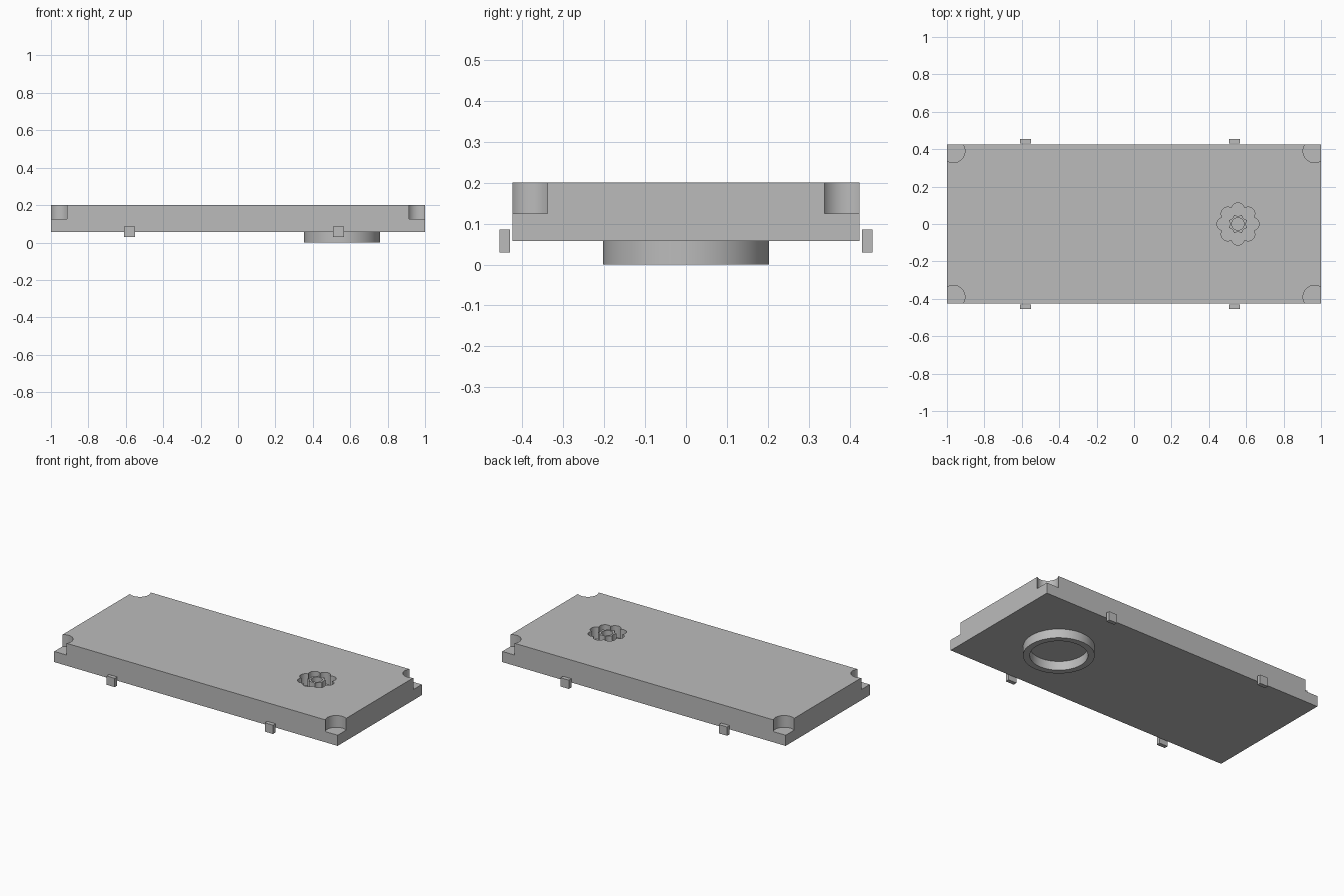
import bpy
import math

cube = bpy.data.objects.get("Cube")
if cube:
    bpy.data.objects.remove(cube, do_unlink=True)

grey = bpy.data.materials.new("plain grey")
grey.use_nodes = True
COLOUR = (0.5, 0.5, 0.5, 1)
grey.diffuse_color = COLOUR
grey.node_tree.nodes["Principled BSDF"].inputs["Base Color"].default_value = COLOUR

HALF_Y, BASE, TOP = 0.424, 0.057, 0.2
RECESS = 0.125          # floor height of notches and rosette
DRAIN_X = 0.556


def box(name, x, y, z, size):
    bpy.ops.mesh.primitive_cube_add(size=1, location=(x, y, z))
    ob = bpy.context.object
    ob.name = name
    ob.scale = size
    bpy.ops.object.transform_apply(location=False, rotation=False, scale=True)
    ob.data.materials.append(grey)
    return ob


def cylinder(name, x, y, radius, low, high, sides):
    bpy.ops.mesh.primitive_cylinder_add(vertices=sides, radius=radius, depth=high - low,
                                        location=(x, y, (low + high) / 2))
    ob = bpy.context.object
    ob.name = name
    ob.data.materials.append(grey)
    return ob


def cut(target, cutter):
    mod = target.modifiers.new("cut", 'BOOLEAN')
    mod.operation = 'DIFFERENCE'
    mod.solver = 'EXACT'
    mod.object = cutter
    bpy.context.view_layer.objects.active = target
    bpy.ops.object.modifier_apply(modifier=mod.name)
    bpy.data.objects.remove(cutter, do_unlink=True)


def smooth(ob):
    bpy.ops.object.select_all(action='DESELECT')
    ob.select_set(True)
    bpy.context.view_layer.objects.active = ob
    bpy.ops.object.shade_smooth_by_angle(angle=math.radians(30))


# Main slab with a round notch in each top corner
slab = box("slab", 0, 0, (BASE + TOP) / 2, (2, HALF_Y * 2, TOP - BASE))
for sx in (-1, 1):
    for sy in (-1, 1):
        cut(slab, cylinder("notch_cutter", sx * 0.966, sy * (HALF_Y - 0.034),
                           0.062, RECESS, TOP + 0.1, 48))

# Sunken rosette: eight overlapping petals round a pierced star
for i in range(8):
    a = i * math.tau / 8
    cut(slab, cylinder("petal_cutter", DRAIN_X + 0.078 * math.cos(a), 0.078 * math.sin(a),
                       0.035, RECESS, TOP + 0.1, 32))
cut(slab, cylinder("centre_cutter", DRAIN_X, 0, 0.033, RECESS, TOP + 0.1, 32))
smooth(slab)

# Collar under the rosette
collar = cylinder("collar", DRAIN_X, 0, 0.203, 0, BASE, 64)
cut(collar, cylinder("collar_cutter", DRAIN_X, 0, 0.165, -0.1, BASE + 0.1, 64))
smooth(collar)

# Small side clips, two on each long side
for side, sy in (("front", -1), ("back", 1)):
    for end, x in (("right", -0.58), ("left", 0.537)):
        box(f"{side}_{end}_clip", x, sy * 0.443, 0.057, (0.058, 0.025, 0.056))
